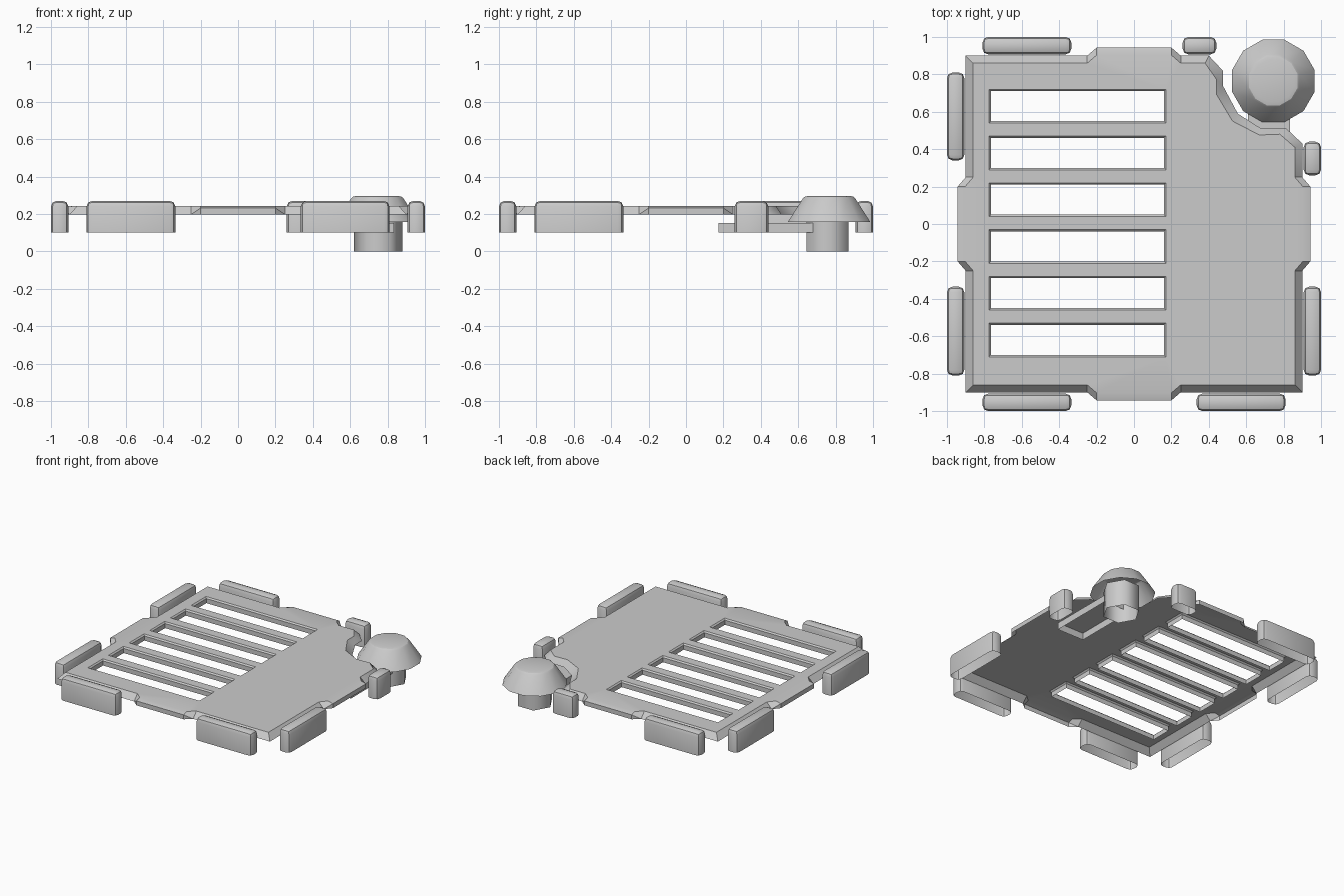
import bpy, bmesh, math
from mathutils import Matrix

if "Cube" in bpy.data.objects:
    bpy.data.objects.remove(bpy.data.objects["Cube"])


def finish(name, bm, angle=35):
    me = bpy.data.meshes.new(name)
    bm.to_mesh(me)
    bm.free()
    ob = bpy.data.objects.new(name, me)
    bpy.context.collection.objects.link(ob)
    bpy.ops.object.select_all(action='DESELECT')
    ob.select_set(True)
    bpy.context.view_layer.objects.active = ob
    bpy.ops.object.shade_smooth_by_angle(angle=math.radians(angle))
    return ob


def skin(bm, loops, cap=None):
    """Join rings of points with quads; optionally cap the last ring."""
    rings = [[bm.verts.new(p) for p in loop] for loop in loops]
    for a, b in zip(rings, rings[1:]):
        n = len(a)
        for i in range(n):
            j = (i + 1) % n
            bm.faces.new((a[i], a[j], b[j], b[i]))
    if cap:
        bm.faces.new(rings[-1])
    return rings


def ring(cx, cy, r, z, n, turn=0.0):
    return [(cx + r * math.cos(turn + math.tau * i / n),
             cy + r * math.sin(turn + math.tau * i / n), z) for i in range(n)]


def ring_edges(bm, vs):
    return [bm.edges.get((vs[i], vs[(i + 1) % len(vs)])) for i in range(len(vs))]


def shell_box(name, x0, x1, y0, y1, z0, z1, bevel=0.0):
    """Box open underneath, with rounded top and upright edges."""
    bm = bmesh.new()
    plan = [(x0, y0), (x1, y0), (x1, y1), (x0, y1)]
    skin(bm, [[(x, y, z) for x, y in plan] for z in (z0, z1)], cap=True)
    if bevel:
        edges = [e for e in bm.edges if not e.is_boundary]
        bmesh.ops.bevel(bm, geom=edges, offset=bevel, segments=2, profile=0.5,
                        affect='EDGES', clamp_overlap=True)
    return finish(name, bm)


# Plate outline: one tabbed side turned four times, notch at the back right
TOP, LIP, LOW = 0.243, 0.232, 0.198
side = [(-0.25, 0.9, 0), (-0.2, 0.943, 1), (0.2, 0.943, 1), (0.25, 0.9, 0)]
notch_out = [(0.9, 0.43), (0.815, 0.51), (0.68, 0.51), (0.555, 0.59),
             (0.475, 0.74), (0.475, 0.82), (0.40, 0.90)]
notch_in = [(0.86, 0.41), (0.78, 0.48), (0.67, 0.476), (0.527, 0.55),
            (0.44, 0.695), (0.44, 0.775), (0.38, 0.86)]
low, mid, top = [], [], []


def add_point(o, i, tab):
    low.append((o[0], o[1], LOW))
    mid.append((o[0], o[1], LIP if tab else LOW))
    top.append((i[0], i[1], TOP))


for k in range(4):
    def turn(x, y):
        for _ in range(k):
            x, y = -y, x
        return x, y
    for x, d, tab in side:
        add_point(turn(x, -d), turn(x, -d + 0.04), tab)
    if k == 1:
        for o, i in zip(notch_out, notch_in):
            add_point(o, i, 0)
    else:
        add_point(turn(0.9, -0.9), turn(0.86, -0.86), 0)

# Slotted plate: sloped rim, six slots with lips, flat top filled between
bm = bmesh.new()
fill = ring_edges(bm, skin(bm, [low, mid, top])[-1])
for k in range(6):
    yc = 0.63 - 0.25 * k
    loops = []
    for grow, z in ((0, LOW), (0, TOP - 0.01), (0.01, TOP)):
        x0, x1 = -0.765 - grow, 0.16 + grow
        y0, y1 = yc - 0.08 - grow, yc + 0.08 + grow
        loops.append([(x0, y1, z), (x1, y1, z), (x1, y0, z), (x0, y0, z)])
    fill += ring_edges(bm, skin(bm, loops)[-1])
bmesh.ops.triangle_fill(bm, edges=fill, use_beauty=True, use_dissolve=False,
                        normal=(0, 0, 1))
bmesh.ops.remove_doubles(bm, verts=bm.verts, dist=0.0005)
bmesh.ops.recalc_face_normals(bm, faces=bm.faces)
flat = [f for f in bm.faces if abs(f.normal.z) > 0.999]
if sum(f.normal.z for f in flat) < 0:
    bmesh.ops.reverse_faces(bm, faces=bm.faces)
finish("slotted_plate", bm)

# Edge bumpers, two on each side (short ones beside the notch)
long_a, long_b = (-0.81, -0.335), (0.335, 0.81)
short = (0.26, 0.44)
bumpers = {"front": (long_a, long_b), "back": (long_a, short),
           "left": (long_a, (0.34, 0.81)), "right": (long_a, short)}
for where, spans in bumpers.items():
    for n, (a, b) in enumerate(spans, 1):
        d0, d1 = (-1.0, -0.907) if where in ("front", "left") else (0.907, 1.0)
        box = (a, b, d0, d1) if where in ("front", "back") else (d0, d1, a, b)
        shell_box(f"{where}_bumper_{n}", *box, 0.1, 0.27, 0.03)

# Arm from under the plate to the post
shell_box("post_arm", 0.61, 0.835, 0.175, 0.68, 0.1, 0.153)

# Six-sided post
bm = bmesh.new()
skin(bm, [ring(0.75, 0.757, 0.13, z, 6) for z in (0.0, 0.2)], cap=True)
finish("post", bm, 65)

# Twelve-sided cap, hollow underneath
bm = bmesh.new()
skin(bm, [ring(0.745, 0.765, r, z, 12, math.pi / 12)
          for r, z in ((0.228, 0.158), (0.145, 0.283), (0.135, 0.292),
                       (0.115, 0.297))], cap=True)
finish("post_cap", bm, 28)
